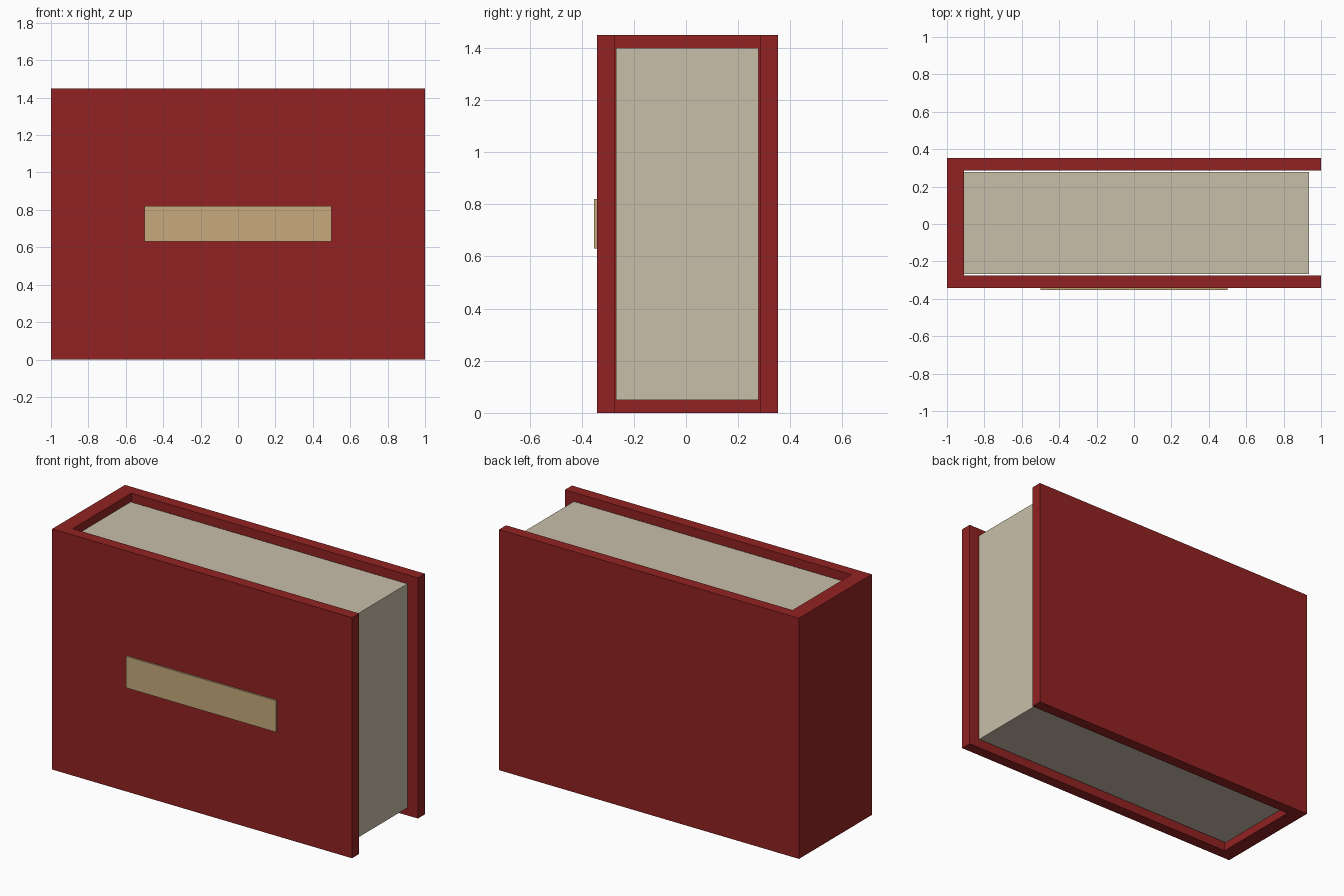
import bpy, bmesh

if "Cube" in bpy.data.objects:
    bpy.data.objects.remove(bpy.data.objects["Cube"])


def material(name, rgb):
    mat = bpy.data.materials.new(name)
    mat.diffuse_color = (*rgb, 1)
    mat.use_nodes = True
    mat.node_tree.nodes["Principled BSDF"].inputs["Base Color"].default_value = mat.diffuse_color
    return mat


def box(name, lo, hi, mat):
    """Axis-aligned box between two corners."""
    bm = bmesh.new()
    bmesh.ops.create_cube(bm, size=1)
    for v in bm.verts:
        v.co = [hi[i] if v.co[i] > 0 else lo[i] for i in range(3)]
    mesh = bpy.data.meshes.new(name)
    bm.to_mesh(mesh)
    bm.free()
    mesh.materials.append(mat)
    obj = bpy.data.objects.new(name, mesh)
    bpy.context.collection.objects.link(obj)
    return obj


red = material("red cover", (0.288, 0.016, 0.016))
cream = material("cream paper", (0.578, 0.521, 0.402))
tan = material("tan label", (0.571, 0.402, 0.205))

HEIGHT, MID = 1.45, 0.005        # book height, centre of its thickness
OUTER, INNER = 0.347, 0.28       # half thickness outside and between covers
SPINE = -0.91                    # inner face of the spine

# Covers and spine
box("front_cover", (SPINE, MID - OUTER, 0), (1, MID - INNER, HEIGHT), red)
box("back_cover", (SPINE, MID + INNER, 0), (1, MID + OUTER, HEIGHT), red)
box("spine", (-1, MID - OUTER, 0), (SPINE, MID + OUTER, HEIGHT), red)

# Page block, slightly thinner than the gap between the covers
box("pages", (SPINE, MID - 0.273, 0.05), (0.935, MID + 0.273, 1.40), cream)

# Blank title plate on the front cover
box("title_plate", (-0.5, -0.352, 0.63), (0.5, MID - OUTER, 0.82), tan)
